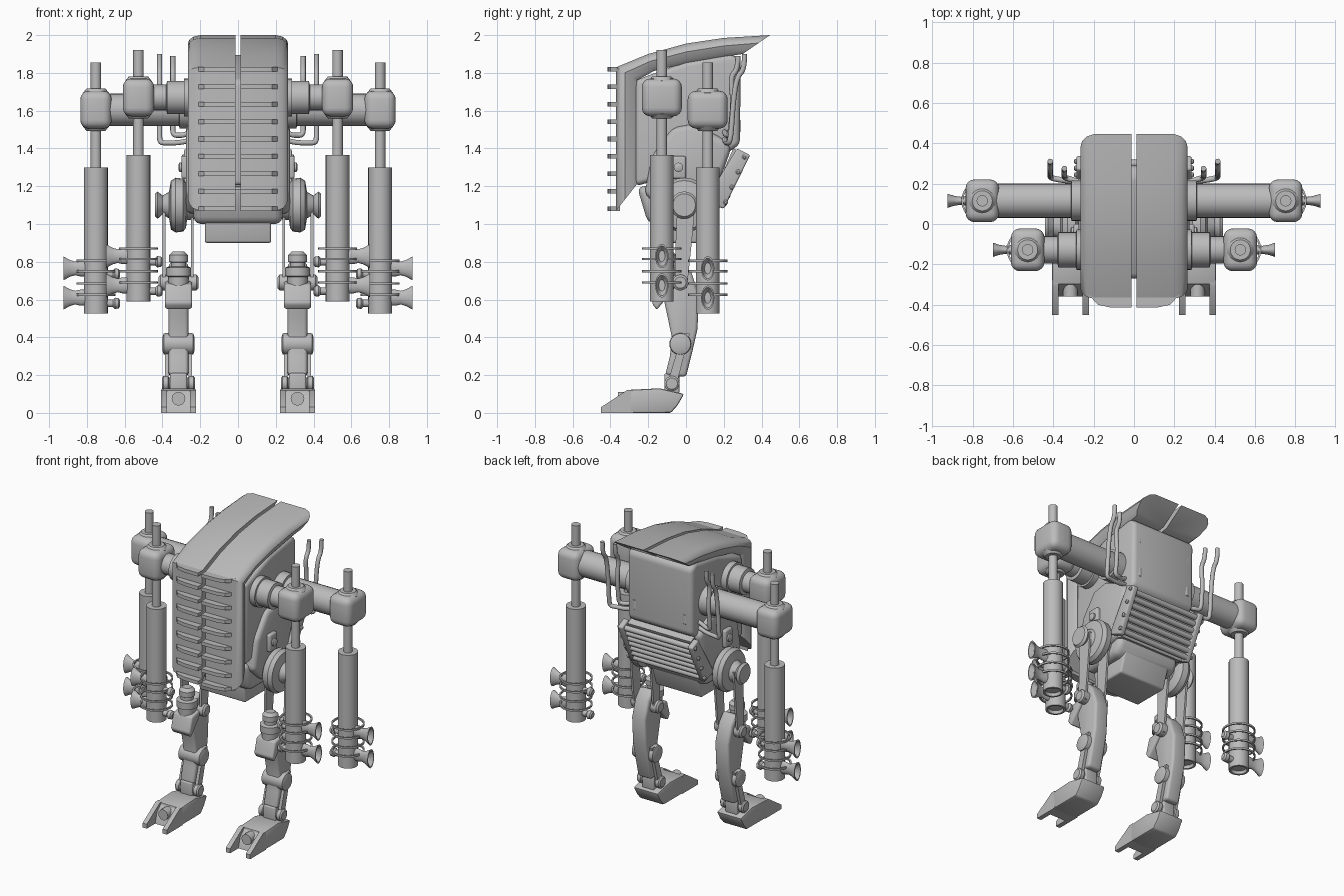
import bpy, bmesh, math
from mathutils import Vector

cube = bpy.data.objects.get("Cube")
if cube:
    bpy.data.objects.remove(cube)

metal = bpy.data.materials.new("plain_grey")
metal.use_nodes = True
GREY = (0.5, 0.5, 0.5, 1)
metal.diffuse_color = GREY
metal.node_tree.nodes["Principled BSDF"].inputs["Base Color"].default_value = GREY


def place(name, data, mirror):
    data.materials.append(metal)
    ob = bpy.data.objects.new(name, data)
    bpy.context.collection.objects.link(ob)
    if mirror:
        mod = ob.modifiers.new("Mirror", "MIRROR")
        mod.use_axis[0] = True
        mod.use_mirror_merge = False
    return ob


def finish(name, bm, mirror=True, bevel=0, segments=3):
    bmesh.ops.recalc_face_normals(bm, faces=bm.faces)
    if bevel:
        edges = [e for e in bm.edges if e.calc_face_angle(0) > 0.4]
        bmesh.ops.bevel(bm, geom=edges, offset=bevel, segments=segments,
                        profile=0.5, affect='EDGES', clamp_overlap=True)
    me = bpy.data.meshes.new(name)
    bm.to_mesh(me)
    bm.free()
    me.shade_smooth()
    me.set_sharp_from_angle(angle=math.radians(35))
    return place(name, me, mirror)


def prism(name, pts, a, b, axis='x', **kw):
    """Extrude a (y, z) outline along x, or an (x, y) outline along z."""
    bm = bmesh.new()
    ends = [[bm.verts.new((t, *p) if axis == 'x' else (*p, t)) for p in pts] for t in (a, b)]
    for e in ends:
        bm.faces.new(e)
    for i in range(len(pts)):
        j = (i + 1) % len(pts)
        bm.faces.new((ends[0][i], ends[0][j], ends[1][j], ends[1][i]))
    return finish(name, bm, **kw)


def box(name, x, y, z, **kw):
    return prism(name, [(y[0], z[0]), (y[1], z[0]), (y[1], z[1]), (y[0], z[1])], x[0], x[1], **kw)


def turned(name, origin, axis, rings, squash=1, seg=24, closed=False):
    """Lathe (offset, radius) rings about an axis; squash narrows it in y."""
    bm = bmesh.new()
    o = Vector(origin)
    loops = []
    for t, r in rings:
        loop = []
        for k in range(seg):
            a = 2 * math.pi * k / seg
            c, s = r * math.cos(a) * squash, r * math.sin(a)
            v = {'x': (t, c, s), 'y': (c, t, s), 'z': (c, s, t)}[axis]
            loop.append(bm.verts.new(o + Vector(v)))
        loops.append(loop)
    pairs = list(zip(loops, loops[1:]))
    if closed:
        pairs.append((loops[-1], loops[0]))
    else:
        bm.faces.new(loops[0])
        bm.faces.new(loops[-1])
    for p, q in pairs:
        for k in range(seg):
            j = (k + 1) % seg
            bm.faces.new((p[k], p[j], q[j], q[k]))
    return finish(name, bm)


def pipe(name, pts, r, mirror=True):
    cu = bpy.data.curves.new(name, 'CURVE')
    cu.dimensions = '3D'
    cu.bevel_depth, cu.bevel_resolution, cu.use_fill_caps = r, 3, True
    sp = cu.splines.new('NURBS')
    sp.points.add(len(pts) - 1)
    for p, co in zip(sp.points, pts):
        p.co = (*co, 1)
    sp.order_u, sp.use_endpoint_u, sp.resolution_u = 3, True, 6
    return place(name, cu, mirror)


# Split back-swept armour shell, lofted across x
outer = [(-.37, 1.07), (-.37, 1.83), (-.2, 1.9), (0, 1.955), (.2, 1.985), (.445, 2)]
inner = [(-.26, 1.21), (-.26, 1.76), (-.17, 1.81), (0, 1.85), (.2, 1.885), (.3, 1.9)]
bm = bmesh.new()
rows = []
for x, t in ((.012, 0), (.2, 0), (.235, .08), (.257, .24), (.265, .42), (.25, .8), (.23, 1), (.012, 1)):
    rows.append([bm.verts.new((x, *Vector(o).lerp(Vector(i), t))) for o, i in zip(outer, inner)])
for p, q in zip(rows, rows[1:] + rows[:1]):
    for k in range(len(outer) - 1):
        bm.faces.new((p[k], p[k + 1], q[k + 1], q[k]))
for k in (0, -1):
    bm.faces.new([r[k] for r in rows])
finish("armour_shell", bm)

# Horizontal chest slats
slat = [(.012, -.36), (.012, -.415), (.12, -.413), (.18, -.4), (.225, -.35)]
for n in range(9):
    z = 1.08 + n * .0925
    prism("chest_slat", slat, z - .012, z + .012, axis='z')

# Torso, lower hull and pelvis
prism("torso", [(-.27, 1.2), (-.27, 1.76), (0, 1.86), (.24, 1.9), (.29, 1.87), (.285, 1.42), (.1, 1.3)],
      -.245, .245, mirror=False, bevel=.06, segments=4)
prism("side_fairing", [(-.22, 1.16), (-.18, 1.36), (-.07, 1.51), (.04, 1.53), (.2, 1.45), (.24, 1.4),
                       (.13, 1.1), (-.1, 1.05)], -.275, .275, mirror=False, bevel=.03)
prism("hip_block", [(-.26, 1.2), (.15, 1.2), (.15, 1.06), (.1, 1), (-.2, 1)], -.235, .235,
      mirror=False, bevel=.04)
prism("pelvis", [(-.19, 1.08), (.14, 1.08), (.08, .9), (-.17, .9)], -.175, .175, mirror=False, bevel=.012)
for z in (1.52, 1.76):
    turned("back_lug", (.19, .265, z), 'z', [(-.045, .008), (-.03, .024), (.03, .024), (.045, .008)])

# Radiator across the back
prism("radiator_core", [(.12, 1.1), (.25, 1.4), (.29, 1.38), (.17, 1.09)], -.24, .24, mirror=False)
prism("radiator_end", [(.1, 1.12), (.27, 1.4), (.34, 1.365), (.2, 1.08)], .245, .285, bevel=.01)
for n in range(7):
    t = n / 6
    y, z = .2 + .1 * t, 1.11 + .24 * t
    pipe("radiator_tube", [(-.25, y, z), (0, y, z), (.25, y, z)], .019, mirror=False)
    if n % 2 == 0:
        turned("radiator_bolt", (.28, y + .01, z + .005), 'x', [(0, .013), (.012, .013), (.018, .006)], seg=12)

# Exhaust pipes rising behind the arms
for x, z, y, top in ((.415, 1.43, .31, 1.9), (.345, 1.47, .275, 1.89)):
    pipe("exhaust_pipe", [(.2, .2, z + .03), (.29, .21, z), (x - .04, .22, z), (x, .23, z), (x, .24, z + .06),
                          (x, .25, 1.65), (x, y - .04, 1.78), (x, y, 1.82), (x, y, top)], .014)

# Four piston arms: shoulder tube, head, rods, cylinder, hoops and nozzles
for label, x, y, z, low in (("rear", .752, .115, 1.605, .525), ("front", .527, -.128, 1.67, .59)):
    if label == "rear":
        steps = [(.2, .1), (.31, .1), (.312, .085), (x - .07, .085)]
    else:
        steps = [(.2, .1), (.285, .1), (.287, .088), (.375, .088), (.38, .068), (x - .07, .068)]
    turned(label + "_shoulder_tube", (0, y, z), 'x', steps)
    box(label + "_arm_head", (x - .083, x + .083), (y - .106, y + .106), (z - .1, z + .1),
        bevel=.045, segments=4)
    turned(label + "_arm_collar", (x, y, z), 'z', [(-.112, .05), (-.09, .068), (.09, .068), (.112, .05)])
    turned(label + "_arm_rod", (x, y, 0), 'z', [(low + .7, .028), (z + .25, .028)], seg=16)
    turned(label + "_arm_cylinder", (x, y, low), 'z',
           [(.02, .045), (0, .05), (0, .063), (.775, .063), (.775, .03)])
    for dz in (.1, .16, .225, .28):
        turned(label + "_arm_hoop", (x, y, low + dz), 'z',
               [(-.006, .094), (-.006, .104), (.006, .104), (.006, .094)], closed=True)
    for dz in (.085, .24):
        turned(label + "_arm_nozzle", (x, y, low + dz), 'x',
               [(.04, .042), (.085, .042), (.11, .036), (.14, .045), (.173, .064), (.173, .054), (.14, .03)], .55)
        turned(label + "_arm_knob", (x, y, low + dz - .03), 'x',
               [(-.128, .016), (-.12, .027), (-.1, .03), (-.09, .02), (-.04, .02)], seg=16)

# Legs
cx = .315
turned("hip_wheel", (0, -.01, 1.1), 'x', [(.2, .07), (.27, .08), (.275, .12), (.29, .14), (.33, .145),
                                          (.355, .13), (.365, .07), (.4, .05), (.425, .072), (.44, .06)])
box("hip_bracket", (.2, .3), (-.08, .0), (1.24, 1.36), bevel=.012)
turned("hip_bracket_bolt", (.3, -.04, 1.3), 'x', [(-.02, .025), (.01, .025), (.015, .015)], seg=16)
thigh = [(-.045, 1.12), (.05, 1.12), (.03, .9), (.005, .66), (-.06, .66), (-.055, .9)]
for x in (.243, .392):
    prism("thigh_strut", thigh, x - .007, x + .007)
turned("knee_pivot", (cx, -.03, .69), 'x', [(-.105, .03), (-.095, .042), (.095, .042), (.105, .03)])
turned("knee_piston", (cx, -.1, .62), 'z', [(0, .05), (.1, .055), (.105, .066), (.15, .066), (.155, .04),
                                            (.175, .04), (.18, .05), (.215, .05), (.235, .03)])
prism("knee_guard", [(-.18, .58), (-.155, .545), (-.06, .66), (-.06, .7), (-.15, .68)],
      cx - .072, cx + .072, bevel=.012)
prism("shin", [(-.13, .66), (-.1, .76), (-.02, .8), (.03, .74), (.07, .62), (.06, .44), (.035, .33), (.0, .19),
               (-.11, .2), (-.085, .3), (-.075, .4), (-.1, .52)], cx - .052, cx + .052, bevel=.018)
turned("shin_disc", (cx, -.03, .365), 'x', [(-.085, .035), (-.078, .055), (-.06, .058),
                                            (.06, .058), (.078, .055), (.085, .035)])
for x in (cx - .062, cx + .062):
    prism("shin_rail", [(-.02, .42), (.02, .42), (-.05, .15), (-.1, .15)], x - .01, x + .01)
turned("ankle_pivot", (cx, -.075, .155), 'x', [(-.088, .03), (-.08, .04), (-.055, .04), (-.05, .032),
                                               (.05, .032), (.055, .04), (.08, .04), (.088, .03)])
box("ankle_block", (cx - .045, cx + .045), (-.115, -.035), (.1, .21), bevel=.01)

# Forked feet: a solid heel and two toes
prism("foot_heel", [(-.3, 0), (-.3, .122), (-.14, .13), (-.01, .1), (-.045, .04), (-.08, 0)],
      cx - .092, cx + .092, bevel=.01, segments=2)
for x in (cx - .076, cx + .076):
    prism("foot_toe", [(-.45, 0), (-.45, .03), (-.31, .122), (-.28, .122), (-.28, 0)], x - .016, x + .016)
prism("foot_wedge", [(-.36, .0), (-.34, .07), (-.29, .12), (-.29, 0)], cx - .065, cx + .065)
turned("foot_port", (cx, -.33, .075), 'y', [(-.03, .025), (-.03, .036), (.03, .036)], seg=20)
